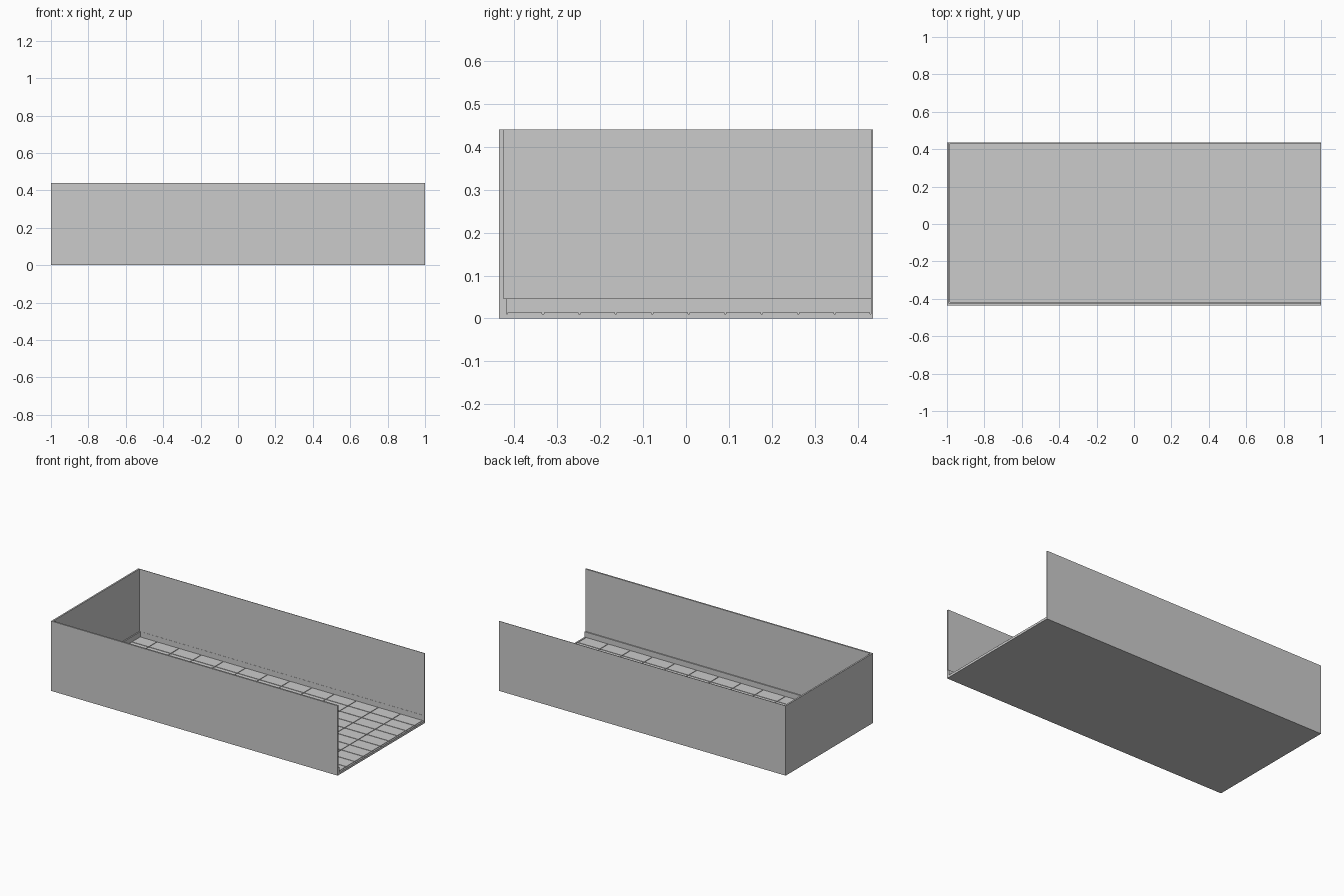
import bpy
import bmesh
from mathutils import Matrix, Vector

cube = bpy.data.objects.get("Cube")
if cube:
    bpy.data.objects.remove(cube, do_unlink=True)

grey = bpy.data.materials.new("plain grey")
grey.use_nodes = True
colour = (0.6, 0.6, 0.6, 1)
grey.diffuse_color = colour
grey.node_tree.nodes["Principled BSDF"].inputs["Base Color"].default_value = colour


def add_box(bm, low, high):
    low, high = Vector(low), Vector(high)
    matrix = Matrix.Translation((low + high) / 2) @ Matrix.Diagonal((*(high - low), 1))
    bmesh.ops.create_cube(bm, size=1, matrix=matrix)


def make_object(name, boxes):
    bm = bmesh.new()
    for low, high in boxes:
        add_box(bm, low, high)
    mesh = bpy.data.meshes.new(name)
    bm.to_mesh(mesh)
    bm.free()
    mesh.materials.append(grey)
    obj = bpy.data.objects.new(name, mesh)
    bpy.context.collection.objects.link(obj)
    return obj


# Overall sizes
X, Y, H = 1.0, 0.435, 0.44
WALL, BACK = 0.01, 0.003
BOARD, BOARD_H = 0.007, 0.047
SLAB, TILE_TOP = 0.01, 0.0145
left, front, back = -X + WALL, -Y + WALL, Y - BACK

# Floor slab and three walls, open at one end
make_object("floor_slab", [((left, front, 0), (X, back, SLAB))])
make_object("front_wall", [((-X, -Y, 0), (X, front, H))])
make_object("back_wall", [((-X, back, 0), (X, Y, H))])
make_object("end_wall", [((-X, front, 0), (left, back, H))])

# Skirting boards around the foot of the walls
make_object("front_skirting", [((left, front, SLAB), (X, front + BOARD, BOARD_H))])
make_object("back_skirting", [((left + BOARD, back - 0.001, SLAB), (X, back, BOARD_H))])
make_object("end_skirting", [((left, front + BOARD, SLAB), (left + BOARD, back, BOARD_H))])

# Floor tiles, trimmed at the ends, with narrow open joints
PITCH_X, START_X, JOINT = 0.1545, -1.02, 0.004
x_min, y_min, y_max = left + BOARD, front + BOARD, back - 0.001
pitch_y = (y_max - y_min) / 10
tiles = []
for i in range(14):
    x0 = max(START_X + i * PITCH_X + JOINT / 2, x_min)
    x1 = min(START_X + (i + 1) * PITCH_X - JOINT / 2, X)
    for j in range(10):
        y0 = y_min + j * pitch_y + JOINT / 2
        tiles.append(((x0, y0, SLAB), (x1, y0 + pitch_y - JOINT, TILE_TOP)))
make_object("floor_tiles", tiles)
